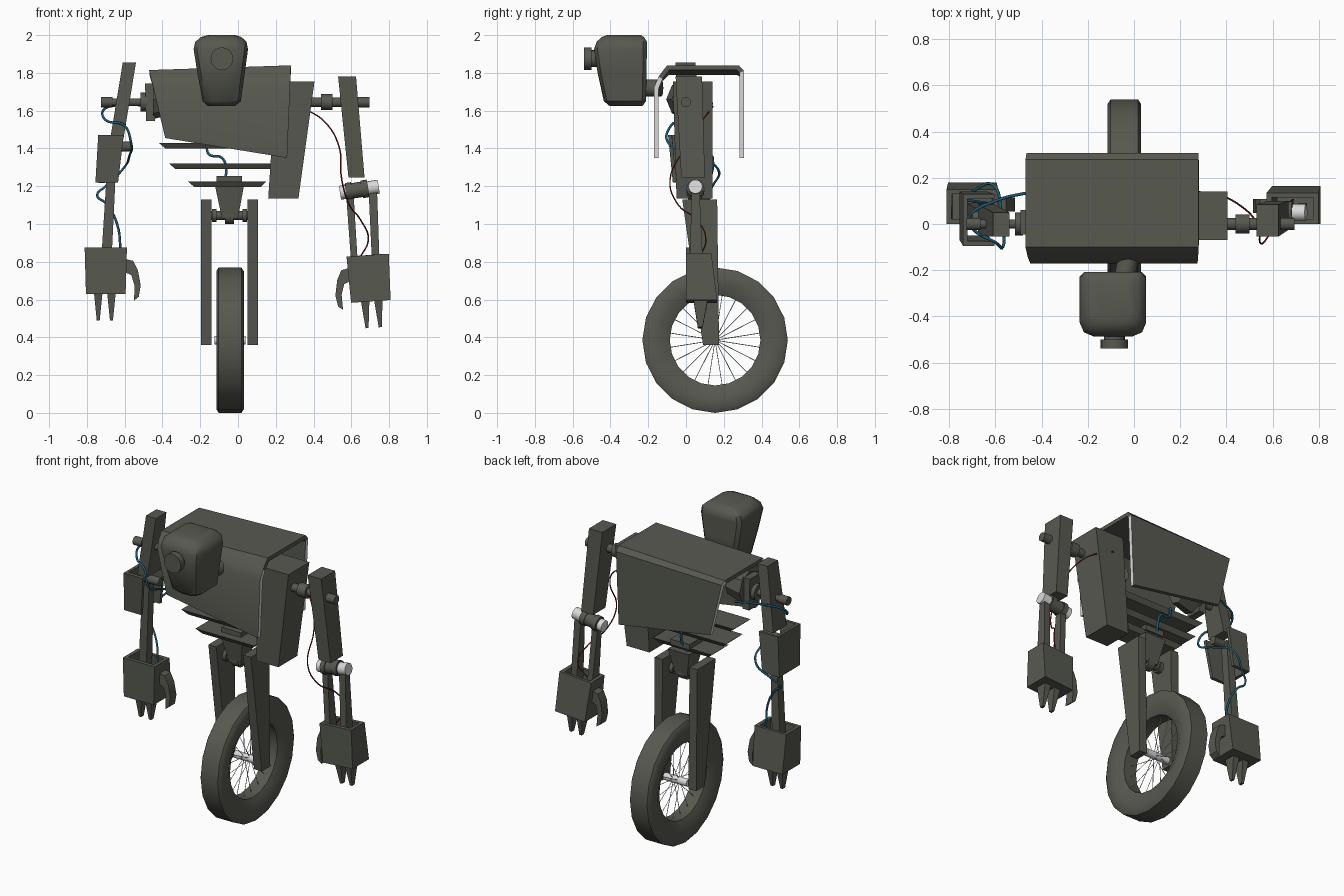
import bpy, bmesh, math
from mathutils import Vector, Matrix

if "Cube" in bpy.data.objects:
    bpy.data.objects.remove(bpy.data.objects["Cube"])


def material(name, rgb):
    m = bpy.data.materials.new(name)
    m.diffuse_color = (*rgb, 1)
    m.use_nodes = True
    m.node_tree.nodes["Principled BSDF"].inputs["Base Color"].default_value = m.diffuse_color
    return m


DARK = material("dark olive metal", (0.095, 0.10, 0.08))
LIGHT = material("bare light metal", (0.70, 0.70, 0.70))
BLUE = material("blue cable", (0.012, 0.12, 0.20))
RED = material("red cable", (0.22, 0.012, 0.012))


def finish(name, bm, mat, recalc=True):
    if recalc:
        bmesh.ops.recalc_face_normals(bm, faces=bm.faces)
    me = bpy.data.meshes.new(name)
    bm.to_mesh(me)
    bm.free()
    me.materials.append(mat)
    ob = bpy.data.objects.new(name, me)
    bpy.context.collection.objects.link(ob)
    return ob


def loft(name, rings, mat=DARK, caps=True, close=False):
    """Skin a list of point rings."""
    bm = bmesh.new()
    vs = [[bm.verts.new(p) for p in r] for r in rings]
    n = len(vs[0])
    for a, b in zip(vs, vs[1:] + (vs[:1] if close else [])):
        for i in range(n):
            bm.faces.new((a[i], a[(i + 1) % n], b[(i + 1) % n], b[i]))
    if caps and not close:
        bm.faces.new(vs[0])
        bm.faces.new(vs[-1])
    return finish(name, bm, mat)


def block(name, low, high, mat=DARK):
    """Tapered block between two rectangles (x0, x1, y0, y1, z)."""
    return loft(name, [[(x0, y0, z), (x1, y0, z), (x1, y1, z), (x0, y1, z)]
                       for x0, x1, y0, y1, z in (low, high)], mat)


def prism(name, pts, y0, y1):
    """Extrude an (x, z) outline along y."""
    return loft(name, [[(x, y, z) for x, z in pts] for y in (y0, y1)])


def add_cyl(bm, p0, p1, r, r2=None, n=16):
    p0, p1 = Vector(p0), Vector(p1)
    d = p1 - p0
    m = Matrix.Translation((p0 + p1) / 2) @ d.to_track_quat('Z', 'Y').to_matrix().to_4x4()
    bmesh.ops.create_cone(bm, cap_ends=True, segments=n, radius1=r,
                          radius2=r if r2 is None else r2, depth=d.length, matrix=m)


def cyl(name, p0, p1, r, mat=DARK, r2=None, n=16):
    bm = bmesh.new()
    add_cyl(bm, p0, p1, r, r2, n)
    return finish(name, bm, mat)


def thicken(ob, wall):
    s = ob.modifiers.new("wall", 'SOLIDIFY')
    s.thickness, s.offset, s.use_even_offset = wall, -1, True
    bpy.context.view_layer.objects.active = ob
    bpy.ops.object.modifier_apply(modifier=s.name)


def hollow(ob, wall, drop):
    """Remove the faces chosen by drop(normal) and give the rest thickness."""
    bm = bmesh.new()
    bm.from_mesh(ob.data)
    bm.normal_update()
    bmesh.ops.delete(bm, geom=[f for f in bm.faces if drop(f.normal)], context='FACES_ONLY')
    bm.to_mesh(ob.data)
    bm.free()
    thicken(ob, wall)


def cable(name, pts, r, mat):
    cu = bpy.data.curves.new(name, 'CURVE')
    cu.dimensions = '3D'
    cu.bevel_depth, cu.bevel_resolution, cu.resolution_u = r, 1, 6
    sp = cu.splines.new('BEZIER')
    sp.bezier_points.add(len(pts) - 1)
    for b, p in zip(sp.bezier_points, pts):
        b.co = p
        b.handle_left_type = b.handle_right_type = 'AUTO'
    cu.materials.append(mat)
    bpy.context.collection.objects.link(bpy.data.objects.new(name, cu))


# head with single eye and neck
def head_ring(z, x0, x1, y0, y1, c):
    return [(x0 + c, y0, z), (x1 - c, y0, z), (x1 - c * .3, y0 + c * .3, z), (x1, y0 + c, z),
            (x1, y1 - .02, z), (x1 - .02, y1, z), (x0 + .02, y1, z), (x0, y1 - .02, z),
            (x0, y0 + c, z), (x0 + c * .3, y0 + c * .3, z)]


loft("head", [head_ring(*r) for r in (
    (1.625, -.16, -.015, -.405, -.23, .045), (1.65, -.187, .015, -.435, -.212, .055),
    (1.80, -.215, .036, -.468, -.209, .06), (1.925, -.235, .053, -.487, -.207, .06),
    (1.965, -.226, .045, -.473, -.207, .06), (1.99, -.195, .018, -.445, -.222, .05),
    (2.0, -.16, -.015, -.42, -.24, .04))])
cyl("eye", (-.085, -.54, 1.875), (-.085, -.50, 1.875), .06, n=20)
cyl("eye_stem", (-.085, -.51, 1.875), (-.085, -.46, 1.875), .045, n=20)
cyl("neck", (-.04, -.22, 1.72), (-.02, -.13, 1.72), .045)

# torso shell: bent sheet, tapered at the sides and slanted along the bottom
bm = bmesh.new()
rows = []
for y, t in ((-.17, 1), (-.17, .24), (-.145, .12), (-.1, 0), (.28, 0), (.307, .06), (.307, 1)):
    rows.append((bm.verts.new((-.47 + .085 * t, y, 1.815 - .36 * t)),
                 bm.verts.new((.28 - .02 * t, y, 1.84 - .49 * t))))
for a, b in zip(rows, rows[1:]):
    bm.faces.new((a[0], a[1], b[1], b[0]))
shell = finish("torso_shell", bm, DARK, recalc=False)
thicken(shell, .025)
shell.data.materials.append(LIGHT)
for p in shell.data.polygons:  # bare metal on the cut side edges of the walls
    p.material_index = int(abs(p.normal.x) > .7 and p.center.z < 1.795)

# torso side box and waist slats
block("side_box", (.16, .32, -.05, .14, 1.135), (.20, .405, -.07, .14, 1.755))
for i, (x0, x1, z) in enumerate(((-.42, .26, 1.415), (-.365, .25, 1.305), (-.265, .15, 1.21))):
    block(f"waist_slat_{i}", (x0 + .035, x1 - .03, -.03, .10, z - .015),
          (x0, x1, -.05, .12, z + .015))

# hip
block("waist_block", (-.115, .02, .0, .13, 1.22), (-.115, .02, .0, .13, 1.255))
block("hip_wedge", (-.085, .0, .03, .11, 1.03), (-.12, .03, .0, .14, 1.195))
cyl("hip_axle", (-.15, .07, 1.045), (.06, .07, 1.045), .025)
cyl("hip_hub", (-.07, .07, 1.045), (-.02, .07, 1.045), .045)
for side, x in (("left", -.125), ("right", .035)):
    cyl(f"hip_collar_{side}", (x - .012, .07, 1.045), (x + .012, .07, 1.045), .035)

# fork legs
for side, x0, x1 in (("left", -.195, -.14), ("right", .05, .105)):
    block(f"fork_{side}", (x0, x1, .09, .175, .36), (x0, x1, -.02, .165, 1.13))

# wheel: tyre, hub and spokes
WX, WY, WZ, N = -.042, .154, .385, 20
profile = [(-.06, .385), (.06, .385), (.073, .365), (.073, .30), (.045, .24),
           (-.045, .24), (-.073, .30), (-.073, .365)]
loft("tyre", [[(WX + x, WY + r * math.sin(a), WZ - r * math.cos(a)) for x, r in profile]
              for a in (2 * math.pi * k / N for k in range(N))], close=True)
cyl("wheel_hub", (-.125, WY, WZ), (.04, WY, WZ), .023, LIGHT)
bm = bmesh.new()
for k in range(N):
    a = 2 * math.pi * (k + .5) / N
    d = Vector((0, math.sin(a), math.cos(a)))
    c = Vector((WX, WY, WZ))
    add_cyl(bm, c + d * .015 + Vector((.02 * (-1) ** k, 0, 0)), c + d * .245, .002, n=4)
finish("spokes", bm, LIGHT)

# shoulders
block("left_shoulder_mount", (-.487, -.44, -.045, .06, 1.545), (-.492, -.44, -.045, .06, 1.745))
cyl("left_shoulder_disc", (-.45, 0, 1.66), (-.33, 0, 1.66), .105, r2=.075, n=8)
cyl("left_shoulder_collar", (-.515, 0, 1.645), (-.48, 0, 1.645), .05)
cyl("left_shoulder_shaft", (-.70, 0, 1.645), (-.45, 0, 1.645), .02)
cyl("left_shoulder_knob", (-.725, 0, 1.645), (-.665, 0, 1.645), .027)
cyl("right_shoulder_shaft", (.36, 0, 1.645), (.67, 0, 1.645), .026)
cyl("right_shoulder_collar", (.44, 0, 1.645), (.50, 0, 1.645), .042)
cyl("right_shoulder_knob", (.63, 0, 1.645), (.695, 0, 1.645), .027)

# right arm
block("right_upper_arm", (.585, .67, -.025, .10, 1.245), (.53, .625, -.055, .085, 1.78))
cyl("right_elbow_pin", (.54, .05, 1.165), (.745, .05, 1.198), .037, LIGHT)
for i, (a, b, r) in enumerate(((.57, .69, .041), (.575, .605, .047), (.655, .688, .047))):
    za, zb = (1.165 + (v - .54) * .16 for v in (a, b))
    cyl(f"right_elbow_ring_{i}", (a, .05, za), (b, .05, zb), r)
block("right_forearm_inner", (.60, .635, .02, .09, .78), (.57, .61, .03, .07, 1.19))
block("right_forearm_outer", (.71, .75, .02, .09, .78), (.69, .735, .03, .07, 1.21))

# left arm
block("left_upper_arm", (-.675, -.605, -.05, .085, 1.46), (-.61, -.54, -.055, .05, 1.855))
cyl("left_elbow_pin", (-.70, .03, 1.41), (-.567, .03, 1.41), .026)
elbow = block("left_elbow_case", (-.755, -.635, -.07, .14, 1.22), (-.74, -.605, -.095, .13, 1.47))
hollow(elbow, .02, lambda n: abs(n.z) > .7 or n.x > .7)
block("left_forearm", (-.725, -.67, .03, .09, .80), (-.685, -.64, .02, .07, 1.42))


# hands: open-topped case, two tapered fingers and a hooked thumb
def hand(side, cx, top, bottom, y0, y1, s):
    case = block(f"{side}_hand_case", (cx - .105, cx + .105, y0, y1 + .01, bottom),
                 (cx - .112, cx + .112, y0, y1 - .02, top))
    hollow(case, .022, lambda n: n.z > .7)
    for i, dx in enumerate((-.035, .035)):
        x, y = cx + dx - s * .005, (y0 + y1) / 2
        block(f"{side}_finger_{i}", (x - .008, x + .008, y - .015, y + .01, bottom - .14),
              (x - .024, x + .024, y - .04, y + .04, bottom + .02))
    e, t = cx + s * .10, top - .06
    prism(f"{side}_thumb", [(e, t), (e + s * .045, t - .01), (e + s * .07, t - .06),
                            (e + s * .085, t - .14), (e + s * .075, t - .20),
                            (e + s * .05, t - .22), (e + s * .052, t - .14),
                            (e + s * .035, t - .085), (e, t - .07)],
          (y0 + y1) / 2 - .03, (y0 + y1) / 2 + .03)
    return [o for o in bpy.data.objects if o.name.startswith((f"{side}_hand", f"{side}_finger", f"{side}_thumb"))]


hand("left", -.70, .875, .63, .0, .17, 1)
pivot = Matrix.Translation((.695, 0, .71))
for o in hand("right", .695, .835, .59, .0, .155, -1):
    o.matrix_world = pivot @ Matrix.Rotation(math.radians(-4), 4, 'Y') @ pivot.inverted()

# cables
cable("left_arm_cable", [(-.44, .14, 1.62), (-.60, .10, 1.63), (-.715, .03, 1.60), (-.70, -.02, 1.55),
                         (-.60, -.08, 1.52), (-.568, -.10, 1.44), (-.575, .04, 1.36), (-.61, .17, 1.29),
                         (-.70, .14, 1.20), (-.745, .11, 1.15), (-.70, .10, 1.11),
                         (-.64, .09, 1.0), (-.62, .08, .84)], .0065, BLUE)
cable("waist_cable", [(-.165, .13, 1.43), (-.155, .13, 1.37), (-.085, .14, 1.35),
                      (-.063, .14, 1.29), (-.085, .10, 1.18)], .0075, BLUE)
cable("right_arm_cable", [(.27, .14, 1.64), (.37, .125, 1.60), (.46, .08, 1.54), (.535, 0, 1.41),
                          (.55, -.085, 1.23), (.59, -.04, 1.10), (.65, .06, 1.02),
                          (.69, .105, .92), (.645, .07, .82)], .004, RED)

# smooth shading with sharp edges kept
bpy.ops.object.select_all(action='DESELECT')
for o in bpy.data.objects:
    if o.type == 'MESH':
        o.select_set(True)
        bpy.context.view_layer.objects.active = o
bpy.ops.object.shade_smooth_by_angle(angle=math.radians(40))
